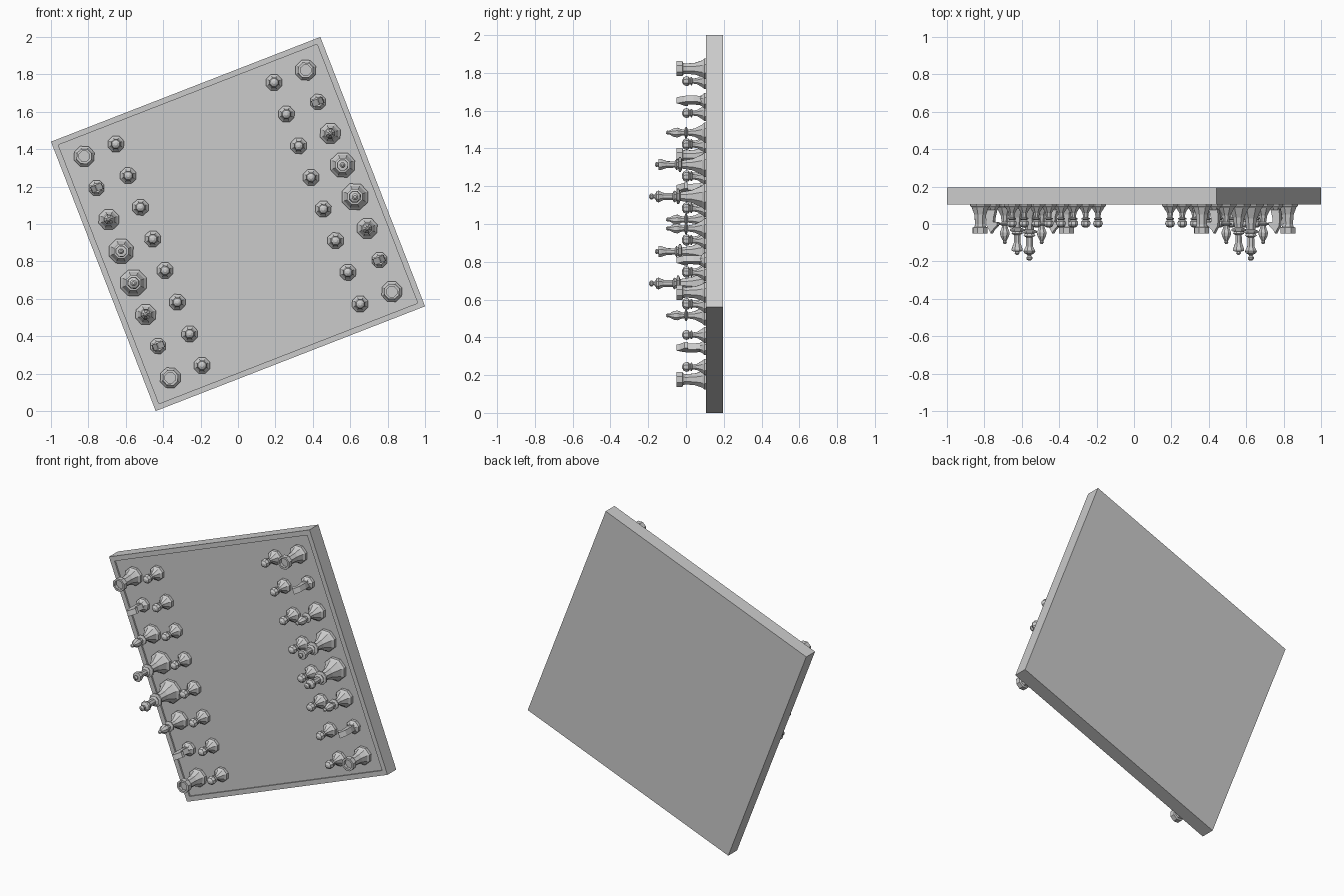
import bpy
import bmesh
import math
from mathutils import Matrix

cube = bpy.data.objects.get("Cube")
if cube:
    bpy.data.objects.remove(cube, do_unlink=True)

HALF = 0.7725       # half the board's side
RIM = 0.043         # border width
THICK = 0.09
SUNK = 0.01         # depth of the playing field
STEP = 0.1815       # one square
TILT = math.atan2(0.56, 1.44)

# Board frame: local z points out of the upright board, towards the front
FRAME = (Matrix.Translation((0, 0.105, 1))
         @ Matrix.Rotation(math.pi / 2, 4, 'X')
         @ Matrix.Rotation(-0.0 + TILT, 4, 'Z'))

grey = bpy.data.materials.new("plain grey")
grey.use_nodes = True
grey.diffuse_color = (0.6, 0.6, 0.6, 1)
grey.node_tree.nodes["Principled BSDF"].inputs["Base Color"].default_value = (0.6, 0.6, 0.6, 1)


def to_mesh(bm, name):
    bmesh.ops.recalc_face_normals(bm, faces=bm.faces)
    mesh = bpy.data.meshes.new(name)
    bm.to_mesh(mesh)
    bm.free()
    mesh.materials.append(grey)
    return mesh


def place(mesh, name, matrix):
    obj = bpy.data.objects.new(name, mesh)
    bpy.context.collection.objects.link(obj)
    obj.matrix_world = FRAME @ matrix
    return obj


def lathe(bm, profile, sides=8):
    """Turn (radius, height) points into a closed faceted solid."""
    rings = []
    for r, z in profile:
        ring = []
        for i in range(sides):
            a = math.tau * i / sides
            ring.append(bm.verts.new((r * math.cos(a), r * math.sin(a), z)))
        rings.append(ring)
    for low, high in zip(rings, rings[1:]):
        for i in range(sides):
            j = (i + 1) % sides
            bm.faces.new((low[i], low[j], high[j], high[i]))
    bm.faces.new(rings[0][::-1])
    bm.faces.new(rings[-1])


def turned(name, profile):
    bm = bmesh.new()
    lathe(bm, profile)
    return to_mesh(bm, name)


# Board with a sunken playing field
bm = bmesh.new()
bmesh.ops.create_cube(bm, size=1, matrix=Matrix.Translation((0, 0, -THICK / 2))
                      @ Matrix.Diagonal((2 * HALF, 2 * HALF, THICK, 1)))
front = max(bm.faces, key=lambda f: f.calc_center_median().z)
bmesh.ops.inset_individual(bm, faces=[front], thickness=RIM)
floor = bmesh.ops.extrude_discrete_faces(bm, faces=[front])["faces"][0]
bmesh.ops.translate(bm, verts=floor.verts, vec=(0, 0, -SUNK))
place(to_mesh(bm, "board"), "board", Matrix())

# Turned pieces
F = -SUNK
pawn = turned("pawn", [
    (.046, F), (.046, .008), (.036, .018), (.018, .045), (.014, .07), (.024, .074),
    (.024, .079), (.015, .083), (.026, .092), (.028, .104), (.022, .117), (.008, .125)])
rook = turned("rook", [
    (.058, F), (.058, .008), (.048, .018), (.034, .055), (.029, .105), (.033, .12),
    (.043, .124), (.043, .155), (.03, .155), (.03, .135)])
bishop = turned("bishop", [
    (.058, F), (.058, .008), (.045, .02), (.023, .06), (.017, .095), (.033, .102),
    (.033, .108), (.016, .114), (.018, .128), (.028, .15), (.025, .168), (.01, .195),
    (.012, .204), (.005, .212)])
queen = turned("queen", [
    (.07, F), (.07, .008), (.058, .02), (.033, .07), (.023, .125), (.042, .132),
    (.042, .142), (.025, .146), (.032, .156), (.018, .164), (.019, .205), (.032, .24),
    (.03, .25), (.012, .252), (.014, .262), (.006, .27)])
king = turned("king", [
    (.075, F), (.075, .008), (.062, .02), (.036, .075), (.025, .135), (.044, .142),
    (.044, .152), (.026, .156), (.034, .168), (.019, .176), (.021, .225), (.034, .25),
    (.03, .26), (.012, .27), (.01, .276), (.018, .284), (.018, .292), (.008, .30)])

# Knight: low turned foot with a flat horse head facing across the board
bm = bmesh.new()
lathe(bm, [(.044, F), (.044, .008), (.034, .018), (.026, .03)])
outline = [(-.024, .02), (-.031, .065), (-.027, .115), (-.012, .14), (-.004, .155),
           (.004, .14), (.032, .112), (.034, .094), (.01, .095), (.012, .07), (.024, .02)]
head = bm.faces.new([bm.verts.new((x, -.017, z)) for x, z in outline])
side = bmesh.ops.extrude_face_region(bm, geom=[head])["geom"]
bmesh.ops.translate(bm, verts=[v for v in side if isinstance(v, bmesh.types.BMVert)],
                    vec=(0, .034, 0))
knight = to_mesh(bm, "knight")

# Two facing armies, each with a back row and a row of pawns
back_row = [rook, knight, bishop, queen, king, bishop, knight, rook]
for army, sign, turn in (("right", -1, 0), ("left", 1, math.pi)):
    spin = Matrix.Rotation(turn, 4, 'Z')
    for i, piece in enumerate(back_row):
        across = (3.5 - i) * STEP
        for mesh, column in ((piece, 3.5), (pawn, 2.5)):
            spot = Matrix.Translation((sign * column * STEP, across, 0))
            place(mesh, f"{army}_{mesh.name}_{i + 1}", spot @ spin)
